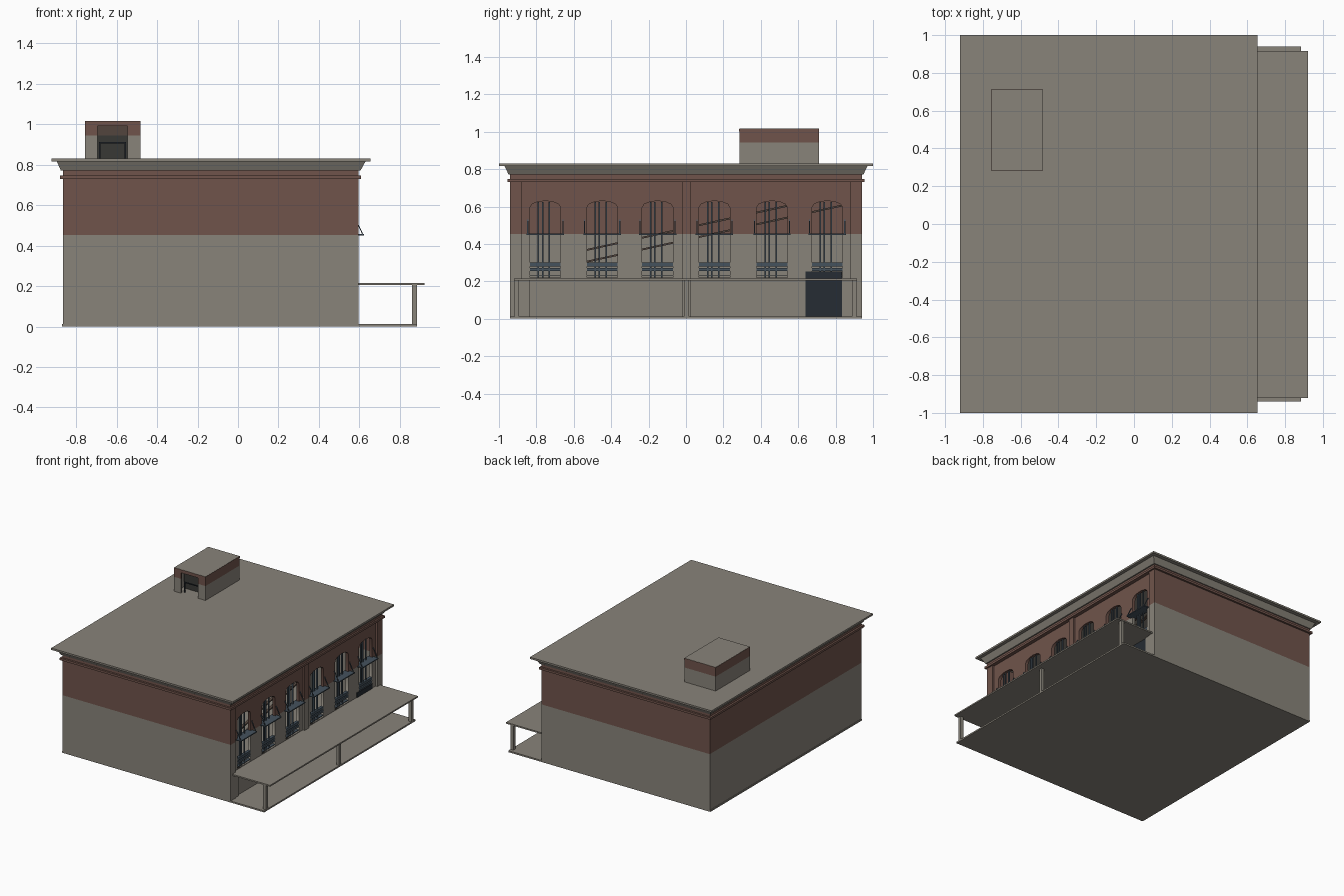
import bpy, bmesh, math
from mathutils import Matrix

if "Cube" in bpy.data.objects:
    bpy.data.objects.remove(bpy.data.objects["Cube"])


def mat(name, c):
    m = bpy.data.materials.new(name)
    m.diffuse_color = (*c, 1)
    m.use_nodes = True
    m.node_tree.nodes["Principled BSDF"].inputs["Base Color"].default_value = m.diffuse_color
    return m


TAN = mat("tan_stone", (0.25, 0.23, 0.195))
BRICK = mat("red_brick", (0.16, 0.088, 0.07))
BLUE = mat("blue_grey_frame", (0.06, 0.085, 0.11))
NAVY = mat("dark_door", (0.019, 0.025, 0.033))
BROWN = mat("brown_rail", (0.085, 0.06, 0.048))
GREY = mat("shadow_grey", (0.04, 0.04, 0.036))


def finish(name, bm, mats, split=None):
    """Make the object; with split, faces above that height get the second material."""
    if split is not None:
        bmesh.ops.bisect_plane(bm, geom=bm.verts[:] + bm.edges[:] + bm.faces[:],
                               plane_co=(0, 0, split), plane_no=(0, 0, 1))
        for f in bm.faces:
            f.material_index = int(f.calc_center_median().z > split)
    bmesh.ops.recalc_face_normals(bm, faces=bm.faces[:])
    me = bpy.data.meshes.new(name)
    bm.to_mesh(me)
    bm.free()
    for m in mats:
        me.materials.append(m)
    ob = bpy.data.objects.new(name, me)
    bpy.context.collection.objects.link(ob)
    return ob


def add_box(bm, x, y, z):
    r = bmesh.ops.create_cube(bm, size=1)
    for v in r["verts"]:
        v.co = [lo + (c + 0.5) * (hi - lo) for c, (lo, hi) in zip(v.co, (x, y, z))]
    return r["verts"]


def boxes(name, items, mats, split=None):
    bm = bmesh.new()
    for b in items:
        add_box(bm, *b)
    return finish(name, bm, mats, split)


def ring(x, y, z, t):
    """Four boxes around a rectangle, t thick inwards."""
    return [((x[0], x[0] + t), y, z), ((x[1] - t, x[1]), y, z),
            ((x[0] + t, x[1] - t), (y[0], y[0] + t), z),
            ((x[0] + t, x[1] - t), (y[1] - t, y[1]), z)]


def pierced_wall(name, outer, holes, depth, matrix, mats, split):
    """Flat wall with holes, from a filled 2D curve."""
    cu = bpy.data.curves.new(name + "_curve", "CURVE")
    cu.dimensions = "2D"
    cu.fill_mode = "BOTH"
    cu.extrude = depth / 2
    for pts in [outer] + holes:
        s = cu.splines.new("POLY")
        s.points.add(len(pts) - 1)
        for p, (u, v) in zip(s.points, pts):
            p.co = (u, v, 0, 1)
        s.use_cyclic_u = True
    tmp = bpy.data.objects.new(name + "_tmp", cu)
    bpy.context.collection.objects.link(tmp)
    bpy.context.view_layer.update()
    me = bpy.data.meshes.new_from_object(
        tmp.evaluated_get(bpy.context.evaluated_depsgraph_get()))
    bm = bmesh.new()
    bm.from_mesh(me)
    for f in bm.faces:
        f.material_index = 0
    bmesh.ops.remove_doubles(bm, verts=bm.verts[:], dist=1e-5)
    bm.transform(matrix)
    bpy.data.objects.remove(tmp)
    bpy.data.curves.remove(cu)
    bpy.data.meshes.remove(me)
    return finish(name, bm, mats, split)


def rect(u0, u1, v0, v1):
    return [(u0, v0), (u1, v0), (u1, v1), (u0, v1)]


SPLIT = 0.452
X0, X1, Y = -0.865, 0.595, 0.94
WINDOWS = [-0.752, -0.448, -0.152, 0.152, 0.46, 0.755]
HW = 0.082

# ground slab and plain outer walls
boxes("base_slab", [((-0.87, 0.885), (-Y, Y), (0, 0.012))], [TAN])
boxes("plain_walls", [((X0, X0 + 0.02), (-Y, Y), (0.012, 0.78)),
                      ((X0 + 0.02, X1 - 0.015), (-Y, -Y + 0.02), (0.012, 0.78)),
                      ((X0 + 0.02, X1 - 0.015), (Y - 0.02, Y), (0.012, 0.78))],
      [TAN, BRICK], SPLIT)


# window wall with shallow arched openings
def arch(yc):
    top = [(yc + HW * math.cos(a), 0.595 + 0.035 * math.sin(a))
           for a in [math.pi * i / 6 for i in range(7)]]
    return [(yc - HW, 0.22), (yc + HW, 0.22)] + top


TO_SIDE = Matrix(((0, 0, 1, 0.567), (1, 0, 0, 0), (0, 1, 0, 0), (0, 0, 0, 1)))
pierced_wall("window_wall", rect(-Y + 0.02, Y - 0.02, 0.012, 0.775),
             [arch(w) for w in WINDOWS], 0.024, TO_SIDE, [TAN, BRICK], SPLIT)

# pilasters and header of the window wall
boxes("pilasters", [((0.575, X1), a, (0.012, 0.775))
                    for a in ((-Y, -0.88), (-0.022, 0.028), (0.88, Y))]
      + [((0.575, X1), a, (0.73, 0.775)) for a in ((-0.88, -0.022), (0.028, 0.88))],
      [TAN, BRICK], SPLIT)
boxes("ground_piers", [((0.575, 0.59), (s * 0.8575 - 0.0225, s * 0.8575 + 0.0225), (0.012, 0.205))
                       for s in (-1, 1)], [TAN])

# belt moulding
boxes("belt_moulding", ring((-0.88, 0.607), (-0.955, 0.955), (0.73, 0.747), 0.03), [BRICK])

# flared cornice and flat roof
bm = bmesh.new()
for v in add_box(bm, (-0.895, 0.63), (-0.97, 0.97), (0.77, 0.816)):
    if v.co.z < 0.8:
        v.co.x += 0.02 if v.co.x < 0 else -0.025
        v.co.y += 0.022 if v.co.y < 0 else -0.022
finish("cornice", bm, [TAN])
boxes("roof", [((-0.922, 0.655), (-1, 1), (0.816, 0.83))], [TAN])

# porch roof and posts
boxes("porch_roof", [((0.575, 0.922), (-0.92, 0.915), (0.204, 0.215))], [TAN])
boxes("porch_posts", [((0.86, 0.885), (y - 0.0125, y + 0.0125), (0.012, 0.205))
                      for y in (-0.905, 0.003, 0.9)], [TAN])

# entrance door
boxes("entrance_door", [((0.553, 0.584), (0.64, 0.835), (0.012, 0.252))], [NAVY])

# window bars and sills
bars, rails, shelves, arms = [], [], [], []
for w in WINDOWS:
    for d in (-0.037, -0.015, 0.022):
        bars.append(((0.56, 0.57), (w + d - 0.004, w + d + 0.004), (0.22, 0.625)))
    for z0, z1 in ((0.28, 0.3), (0.256, 0.272), (0.23, 0.235)):
        rails.append(((0.555, 0.578), (w - HW, w + HW), (z0, z1)))
    shelves.append(((0.545, 0.622), (w - 0.1, w + 0.1), (0.449, 0.457)))
    for s in (-1, 1):
        arms.append((w + s * 0.094))
boxes("window_bars", bars, [BLUE])
boxes("window_rails", rails, [BLUE])
boxes("window_shelves", shelves, [BLUE])

# slanted stays holding the shelves
bm = bmesh.new()
for y in arms:
    for v in add_box(bm, (0.614, 0.619), (y - 0.003, y + 0.003), (0.455, 0.53)):
        if v.co.z > 0.5:
            v.co.x -= 0.036
finish("shelf_stays", bm, [BLUE])

# sloping stair rails inside
bm = bmesh.new()
for z in (0.3, 0.363):
    for v in add_box(bm, (0.38, 0.4), (-0.53, 0.84), (z, z + 0.01)):
        v.co.z += 0.22 * (v.co.y + 0.53)
finish("stair_rails", bm, [BROWN])

# roof stair house with an open doorway
PX, PY, PZ = (-0.755, -0.482), (0.285, 0.71), 0.943
boxes("stair_house_walls",
      [((PX[0], PX[0] + 0.015), PY, (0.83, 1.002)),
       ((PX[1] - 0.015, PX[1]), PY, (0.83, 1.002)),
       ((PX[0] + 0.015, PX[1] - 0.015), (PY[1] - 0.015, PY[1]), (0.83, 1.002)),
       ((PX[0] + 0.015, -0.695), (PY[0], PY[0] + 0.015), (0.83, 1.002)),
       ((-0.545, PX[1] - 0.015), (PY[0], PY[0] + 0.015), (0.83, 1.002)),
       ((-0.695, -0.545), (PY[0], PY[0] + 0.015), (0.99, 1.002))],
      [TAN, BRICK], PZ)
boxes("stair_house_top", [(PX, PY, (1.002, 1.016))], [TAN])
boxes("stair_house_eaves", ring((PX[0] - 0.001, PX[1] + 0.001), (PY[0] - 0.001, PY[1] + 0.001),
                                (1.0, 1.015), 0.01), [BRICK])
boxes("stair_house_inner_door", [((-0.73, -0.51), (0.37, 0.378), (0.83, 1.0))],
      [GREY, BROWN], PZ)
boxes("stair_house_handrails", [((x - 0.004, x + 0.004), (0.31, 0.318), (0.83, 0.91))
                                for x in (-0.683, -0.557)]
      + [((-0.687, -0.553), (0.31, 0.318), (0.905, 0.912))], [NAVY])
